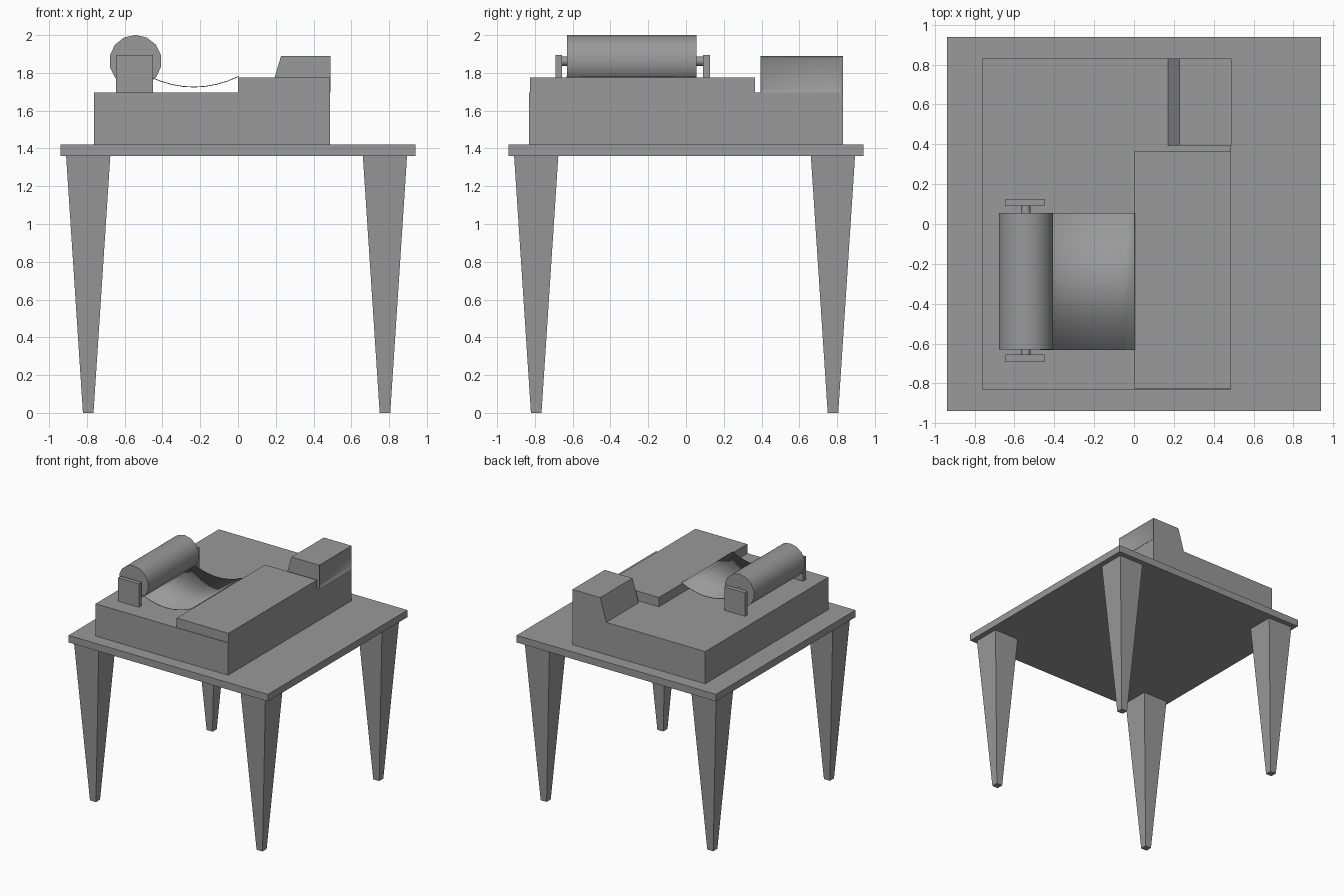
import bpy, bmesh, math
from mathutils import Matrix, Vector

old = bpy.data.objects.get("Cube")
if old:
    bpy.data.objects.remove(old, do_unlink=True)

grey = bpy.data.materials.new("plain grey")
grey.use_nodes = True
COLOUR = (0.32, 0.32, 0.32, 1)
grey.diffuse_color = COLOUR
grey.node_tree.nodes["Principled BSDF"].inputs["Base Color"].default_value = COLOUR


def finish(name, bm, smooth_angle=None):
    bmesh.ops.recalc_face_normals(bm, faces=bm.faces)
    mesh = bpy.data.meshes.new(name)
    bm.to_mesh(mesh)
    bm.free()
    mesh.materials.append(grey)
    obj = bpy.data.objects.new(name, mesh)
    bpy.context.collection.objects.link(obj)
    if smooth_angle:
        bpy.ops.object.select_all(action='DESELECT')
        obj.select_set(True)
        bpy.context.view_layer.objects.active = obj
        bpy.ops.object.shade_smooth_by_angle(angle=math.radians(smooth_angle))
    return obj


def box_mesh(x, y, z):
    """Box from (low, high) pairs."""
    bm = bmesh.new()
    bmesh.ops.create_cube(bm, size=1)
    for v in bm.verts:
        v.co = Vector([r[0] if c < 0 else r[1] for c, r in zip(v.co, (x, y, z))])
    return bm


def rod(name, x, z, y0, y1, radius, sides):
    """Cylinder lying along y."""
    bm = bmesh.new()
    place = Matrix.Translation((x, (y0 + y1) / 2, z)) @ Matrix.Rotation(math.pi / 2, 4, 'X')
    bmesh.ops.create_cone(bm, cap_ends=True, segments=sides, radius1=radius,
                          radius2=radius, depth=y1 - y0, matrix=place)
    finish(name, bm, 40)


# Table: square top on four tapered legs
finish("table_top", box_mesh((-0.94, 0.94), (-0.94, 0.94), (1.36, 1.42)))
for side, cx in (("right", -0.793), ("left", 0.778)):
    for end, cy in (("front", -0.793), ("back", 0.778)):
        bm = bmesh.new()
        bmesh.ops.create_cone(bm, cap_ends=True, segments=4,
                              radius1=0.028 * math.sqrt(2), radius2=0.117 * math.sqrt(2),
                              depth=1.36, matrix=Matrix.Translation((cx, cy, 0.68))
                              @ Matrix.Rotation(math.pi / 4, 4, 'Z'))
        finish(f"{end}_{side}_leg", bm)

# Machine body and the raised panel
finish("body", box_mesh((-0.762, 0.488), (-0.83, 0.83), (1.42, 1.695)))
finish("raised_panel", box_mesh((0, 0.488), (-0.825, 0.365), (1.695, 1.775)))

# Rear housing: sloped inner side and a shallow recess on the outer side
bm = box_mesh((0.17, 0.49), (0.395, 0.83), (1.695, 1.89))
for v in bm.verts:
    if v.co.x < 0.3 and v.co.z > 1.8:
        v.co.x = 0.228
outer = max(bm.faces, key=lambda f: f.calc_center_median().x)
bmesh.ops.inset_region(bm, faces=[outer], thickness=0.025, depth=-0.012)
finish("rear_housing", bm, 40)

# Roller with axles and end brackets
ROLL_X, ROLL_Z = -0.543, 1.862
rod("roller", ROLL_X, ROLL_Z, -0.63, 0.055, 0.139, 14)
rod("front_axle", ROLL_X, ROLL_Z, -0.66, -0.625, 0.025, 10)
rod("back_axle", ROLL_X, ROLL_Z, 0.05, 0.095, 0.025, 10)
for end, y0 in (("front", -0.692), ("back", 0.09)):
    finish(f"{end}_bracket", box_mesh((-0.645, -0.45), (y0, y0 + 0.036), (1.695, 1.895)))

# Thin sheet sagging between the roller and the panel
bm = bmesh.new()
STEPS, X0, X1 = 8, -0.47, 0.003
rows = []
for i in range(STEPS + 1):
    t = i / STEPS
    z = 1.725 + 0.056 * (2 * t - 1) ** 2
    rows.append([bm.verts.new((X0 + (X1 - X0) * t, y, z)) for y in (-0.632, 0.055)])
for a, b in zip(rows, rows[1:]):
    bm.faces.new((a[0], b[0], b[1], a[1]))
sheet = finish("paper_sheet", bm, 40)
mod = sheet.modifiers.new("thickness", 'SOLIDIFY')
mod.thickness = 0.004
mod.offset = 0
